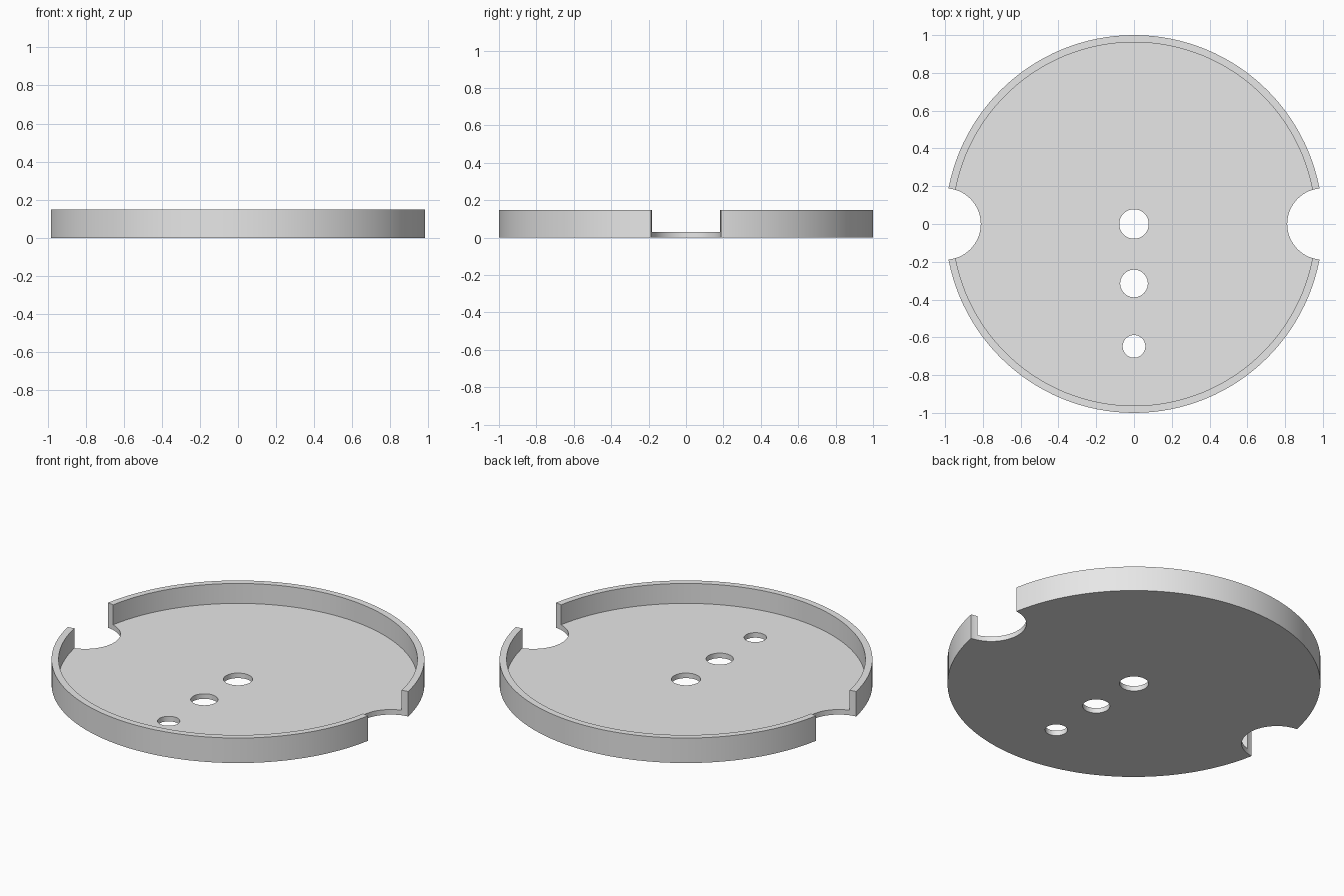
import bpy
import bmesh
from math import radians

cube = bpy.data.objects.get("Cube")
if cube:
    bpy.data.objects.remove(cube, do_unlink=True)

HEIGHT, FLOOR = 0.148, 0.03
OUTER, INNER = 1.0, 0.962

grey = bpy.data.materials.new("light grey")
grey.use_nodes = True
grey.diffuse_color = (0.8, 0.8, 0.8, 1)
grey.node_tree.nodes["Principled BSDF"].inputs["Base Color"].default_value = (0.8, 0.8, 0.8, 1)


def link(name, bm):
    bmesh.ops.recalc_face_normals(bm, faces=bm.faces)
    mesh = bpy.data.meshes.new(name)
    bm.to_mesh(mesh)
    bm.free()
    mesh.materials.append(grey)
    obj = bpy.data.objects.new(name, mesh)
    bpy.context.collection.objects.link(obj)
    return obj


# Round tray: a half section spun about the z axis
bm = bmesh.new()
profile = [(0, 0), (OUTER, 0), (OUTER, HEIGHT), (INNER, HEIGHT), (INNER, FLOOR), (0, FLOOR)]
verts = [bm.verts.new((r, 0, z)) for r, z in profile]
edges = [bm.edges.new(pair) for pair in zip(verts, verts[1:])]
bmesh.ops.spin(bm, geom=verts + edges, cent=(0, 0, 0), axis=(0, 0, 1),
               angle=radians(360), steps=128)
bmesh.ops.remove_doubles(bm, verts=bm.verts, dist=0.0001)
tray = link("round_tray", bm)


def drill(name, x, y, radius):
    """Cut a vertical round hole through the tray."""
    bm = bmesh.new()
    bmesh.ops.create_cone(bm, cap_ends=True, segments=64, radius1=radius, radius2=radius, depth=1)
    bmesh.ops.translate(bm, verts=bm.verts, vec=(x, y, 0))
    cutter = link(name, bm)
    cutter.hide_render = True
    mod = tray.modifiers.new(name, "BOOLEAN")
    mod.operation = "DIFFERENCE"
    mod.solver = "EXACT"
    mod.object = cutter
    bpy.context.view_layer.objects.active = tray
    bpy.ops.object.modifier_apply(modifier=name)
    bpy.data.objects.remove(cutter, do_unlink=True)


# Finger notches in the left and right rim
for side, x in (("left", 1), ("right", -1)):
    drill(side + "_notch", x, 0, 0.189)

# Row of holes from the centre to the front
for name, y, radius in (("centre_hole", 0, 0.078), ("middle_hole", -0.315, 0.073),
                        ("front_hole", -0.648, 0.06)):
    drill(name, 0, y, radius)

# Smooth curved walls, sharp rims
bpy.ops.object.select_all(action="DESELECT")
tray.select_set(True)
bpy.context.view_layer.objects.active = tray
bpy.ops.object.shade_smooth_by_angle(angle=radians(30))
